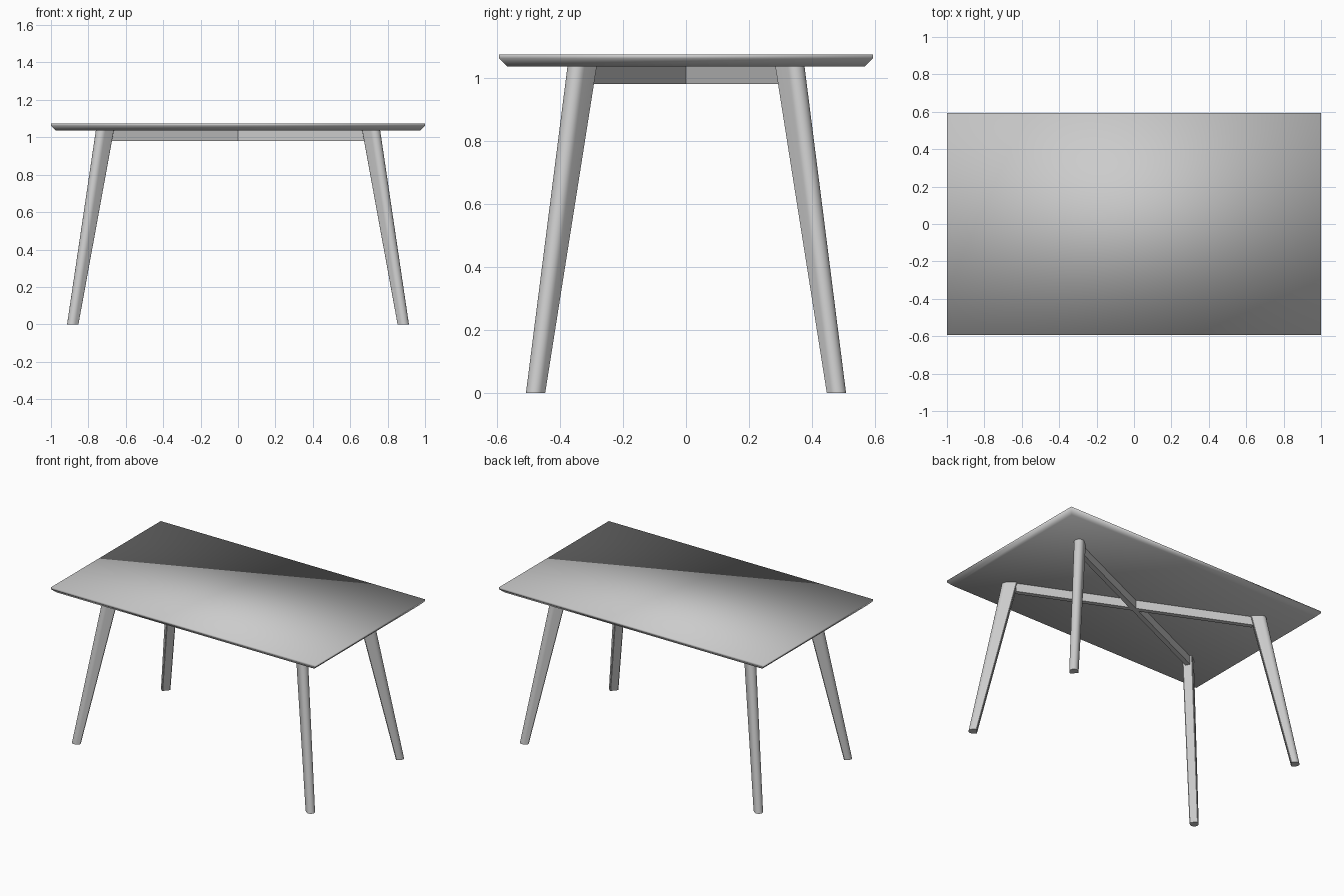
import bpy, bmesh, math
from mathutils import Vector

old = bpy.data.objects.get("Cube")
if old:
    bpy.data.objects.remove(old, do_unlink=True)

grey = bpy.data.materials.new("plain_grey")
grey.use_nodes = True
colour = (0.6, 0.6, 0.6, 1)
grey.diffuse_color = colour
grey.node_tree.nodes["Principled BSDF"].inputs["Base Color"].default_value = colour


def loft(name, rings, smooth_angle):
    """Join closed rings of points into a capped solid."""
    bm = bmesh.new()
    loops = [[bm.verts.new(p) for p in ring] for ring in rings]
    for a, b in zip(loops, loops[1:]):
        for i in range(len(a)):
            j = (i + 1) % len(a)
            bm.faces.new((a[i], a[j], b[j], b[i]))
    bm.faces.new(loops[0][::-1])
    bm.faces.new(loops[-1])
    bmesh.ops.recalc_face_normals(bm, faces=bm.faces[:])
    mesh = bpy.data.meshes.new(name)
    bm.to_mesh(mesh)
    bm.free()
    mesh.materials.append(grey)
    obj = bpy.data.objects.new(name, mesh)
    bpy.context.collection.objects.link(obj)
    bpy.ops.object.select_all(action='DESELECT')
    obj.select_set(True)
    bpy.context.view_layer.objects.active = obj
    if smooth_angle >= math.pi:
        bpy.ops.object.shade_smooth()
    elif smooth_angle > 0:
        bpy.ops.object.shade_smooth_by_angle(angle=smooth_angle)
    return obj


def rectangle(x, y, z):
    return [(-x, -y, z), (x, -y, z), (x, y, z), (-x, y, z)]


def leg_ring(centre, radius, depth, z, sx, sy):
    """Section rounded on the outside and flat on the inside."""
    out = Vector((0.76, 0.65)).normalized()
    side = Vector((-out.y, out.x))
    local = [(radius * math.cos(a), radius * math.sin(a))
             for a in (math.pi * (i / 12 - 0.5) for i in range(13))]
    local += [(-depth + 0.004, radius), (-depth, radius - 0.004),
              (-depth, 0.004 - radius), (-depth + 0.004, -radius)]
    ring = []
    for u, v in local:
        p = Vector(centre) + out * u + side * v
        ring.append((sx * p.x, sy * p.y, z))
    return ring


# Thin top with an undercut edge
loft("tabletop", [rectangle(0.975, 0.568, 1.037),
                  rectangle(1.0, 0.593, 1.062),
                  rectangle(1.0, 0.593, 1.075)], math.pi)

# Four splayed, tapered legs
FOOT, HEAD = (0.887, 0.481), (0.729, 0.345)
for sx, side_name in ((1, "left"), (-1, "right")):
    for sy, end_name in ((-1, "front"), (1, "back")):
        loft(f"{end_name}_{side_name}_leg",
             [leg_ring(FOOT, 0.027, 0.025, 0, sx, sy),
              leg_ring(HEAD, 0.031, 0.063, 1.038, sx, sy)],
             math.radians(40))

# Crossed rails joining opposite legs under the top
for s, name in ((1, "rail_one"), (-1, "rail_two")):
    end = Vector((0.69, 0.309 * s))
    across = Vector((-end.y, end.x)).normalized() * 0.016
    corners = [end + across, -end + across, -end - across, end - across]
    loft(name, [[(c.x, c.y, z) for c in corners] for z in (0.98, 1.038)], 0)
